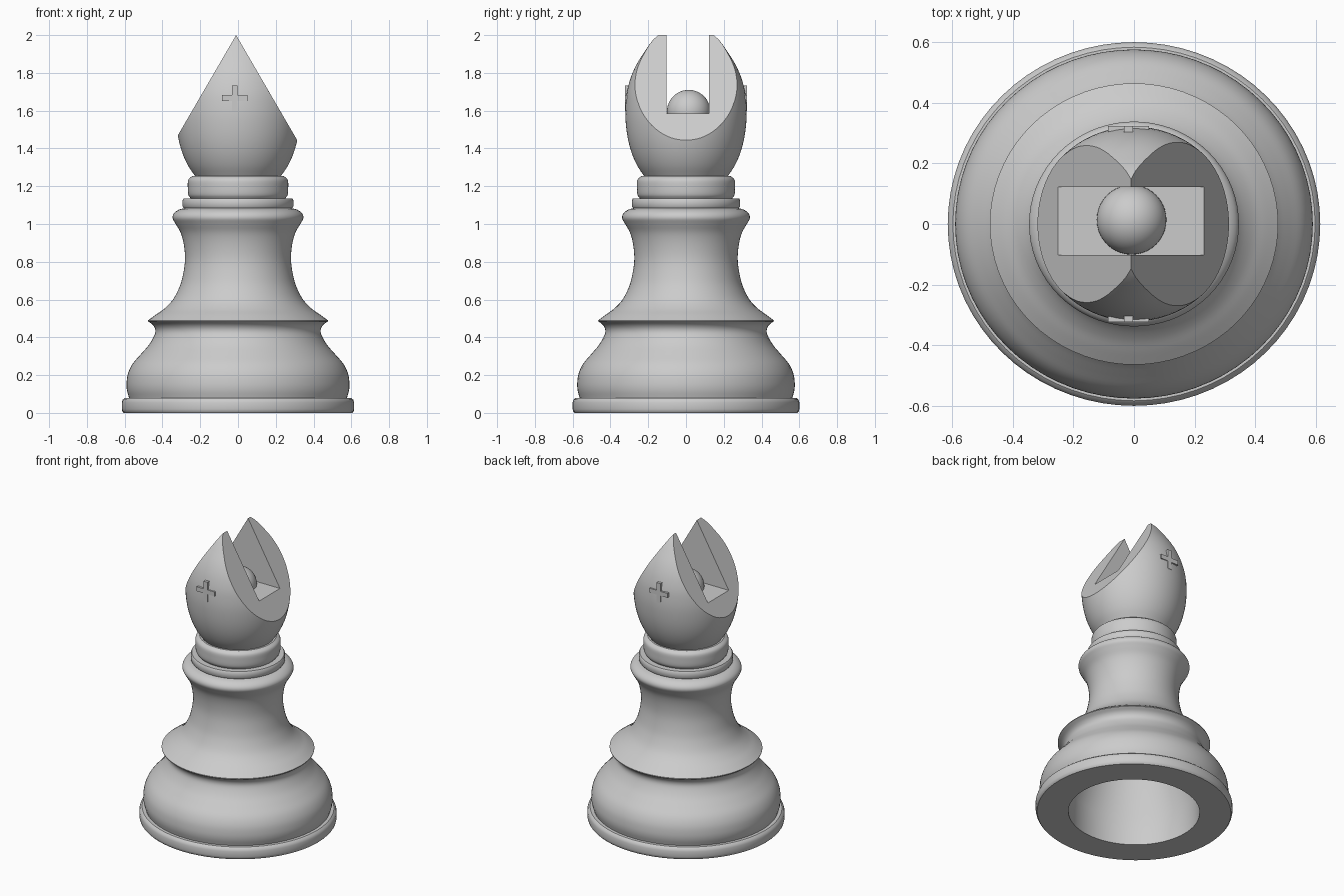
import bpy, bmesh, math
from mathutils import Vector

cube = bpy.data.objects.get("Cube")
if cube:
    bpy.data.objects.remove(cube, do_unlink=True)

DEPTH = 0.976  # the turned body is slightly narrower front to back
SIDES = 72

grey = bpy.data.materials.new("plain grey")
grey.use_nodes = True
colour = (0.6, 0.6, 0.6, 1)
grey.diffuse_color = colour
grey.node_tree.nodes["Principled BSDF"].inputs["Base Color"].default_value = colour


def smooth(points, steps=4):
    """Catmull-Rom curve through (radius, height) points."""
    pts = [Vector(p) for p in points]
    pts = [2 * pts[0] - pts[1]] + pts + [2 * pts[-1] - pts[-2]]
    out = []
    for a, b, c, d in zip(pts, pts[1:], pts[2:], pts[3:]):
        for i in range(steps):
            t = i / steps
            out.append(0.5 * (2 * b + (c - a) * t + (2 * a - 5 * b + 4 * c - d) * t ** 2
                              + (3 * b - a - 3 * c + d) * t ** 3))
    return out + [pts[-2]]


def finish(name, bm, angle=35):
    mesh = bpy.data.meshes.new(name)
    bmesh.ops.recalc_face_normals(bm, faces=bm.faces)
    bm.to_mesh(mesh)
    bm.free()
    mesh.materials.append(grey)
    obj = bpy.data.objects.new(name, mesh)
    bpy.context.collection.objects.link(obj)
    shade(obj, angle)
    return obj


def shade(obj, angle=35):
    bpy.ops.object.select_all(action='DESELECT')
    obj.select_set(True)
    bpy.context.view_layer.objects.active = obj
    bpy.ops.object.shade_smooth_by_angle(angle=math.radians(angle))


def lathe(profile):
    bm = bmesh.new()
    verts = [bm.verts.new((p[0], 0, p[1])) for p in profile]
    edges = [bm.edges.new(pair) for pair in zip(verts, verts[1:])]
    bmesh.ops.spin(bm, geom=verts + edges, cent=(0, 0, 0), axis=(0, 0, 1),
                   angle=math.tau, steps=SIDES, use_merge=True)
    bmesh.ops.remove_doubles(bm, verts=bm.verts, dist=0.0005)
    bmesh.ops.scale(bm, vec=(1, DEPTH, 1), verts=bm.verts)
    return bm


def box(bm, centre, size):
    made = bmesh.ops.create_cube(bm, size=1)["verts"]
    bmesh.ops.scale(bm, vec=size, verts=made)
    bmesh.ops.translate(bm, vec=centre, verts=made)


# Base, bell and waist turned as one piece, hollow underneath
hollow = [(0, 0.8), (0.2, 0.8), (0.41, 0.2), (0.41, 0)]
foot = [(0.605, 0), (0.612, 0.008), (0.615, 0.02), (0.615, 0.055), (0.61, 0.07), (0.598, 0.08)]
bell = smooth([(0.577, 0.08), (0.588, 0.12), (0.59, 0.16), (0.582, 0.21), (0.558, 0.26),
               (0.515, 0.31), (0.472, 0.36), (0.443, 0.41), (0.438, 0.44), (0.45, 0.465), (0.476, 0.485)])
waist = smooth([(0.476, 0.49), (0.435, 0.52), (0.39, 0.552), (0.348, 0.595), (0.317, 0.65), (0.296, 0.71),
                (0.281, 0.8), (0.285, 0.88), (0.302, 0.95), (0.33, 1.0), (0.346, 1.03),
                (0.34, 1.055), (0.315, 1.075), (0.28, 1.085)])
finish("turned_body", lathe(hollow + foot + bell + waist + [(0, 1.085)]))

# Thin ring and rounded collar
finish("neck_ring", lathe([(0, 1.085), (0.288, 1.085), (0.294, 1.094), (0.294, 1.126),
                           (0.288, 1.135), (0, 1.135)]), 50)
collar = smooth([(0.25, 1.135), (0.263, 1.155), (0.266, 1.195), (0.263, 1.235), (0.24, 1.255)])
finish("collar", lathe([(0, 1.135)] + collar + [(0, 1.255)]))

# Egg-shaped head, sliced to a ridge by two sloping planes
egg = smooth([(0.225, 1.25), (0.265, 1.31), (0.296, 1.38), (0.317, 1.46), (0.328, 1.55), (0.328, 1.63),
              (0.318, 1.71), (0.29, 1.8), (0.24, 1.89), (0.152, 2.0), (0, 2.08)])
head_mesh = lathe([(0, 1.25)] + egg)
for side in (-1, 1):
    bmesh.ops.bisect_plane(head_mesh, geom=head_mesh.verts[:] + head_mesh.edges[:] + head_mesh.faces[:],
                           dist=0.00001, plane_co=(-0.01, 0, 2), plane_no=(side * 1.72, 0, 1), clear_outer=True)
    bmesh.ops.holes_fill(head_mesh, edges=[e for e in head_mesh.edges if e.is_boundary])
head = finish("head", head_mesh)

# Slot cut straight through the head from side to side
cutter_mesh = bmesh.new()
box(cutter_mesh, (0, 0.01, 1.985), (1, 0.225, 0.8))
cutter = finish("slot_cutter", cutter_mesh)
cutter.hide_render = True
cut = head.modifiers.new("slot", 'BOOLEAN')
cut.operation = 'DIFFERENCE'
cut.solver = 'EXACT'
cut.object = cutter
bpy.context.view_layer.objects.active = head
bpy.ops.object.modifier_apply(modifier=cut.name)
bpy.data.objects.remove(cutter, do_unlink=True)
shade(head)

# Ball resting in the slot
ball = bmesh.new()
bmesh.ops.create_uvsphere(ball, u_segments=40, v_segments=24, radius=0.115)
bmesh.ops.translate(ball, vec=(-0.008, 0.014, 1.595), verts=ball.verts)
finish("ball", ball)

# Raised cross on the front and back of the head
for name, side in (("front_cross", -1), ("back_cross", 1)):
    cross = bmesh.new()
    box(cross, (-0.018, side * 0.308, 1.667), (0.03, 0.03, 0.135))
    box(cross, (-0.018, side * 0.308, 1.667), (0.135, 0.03, 0.03))
    finish(name, cross)
